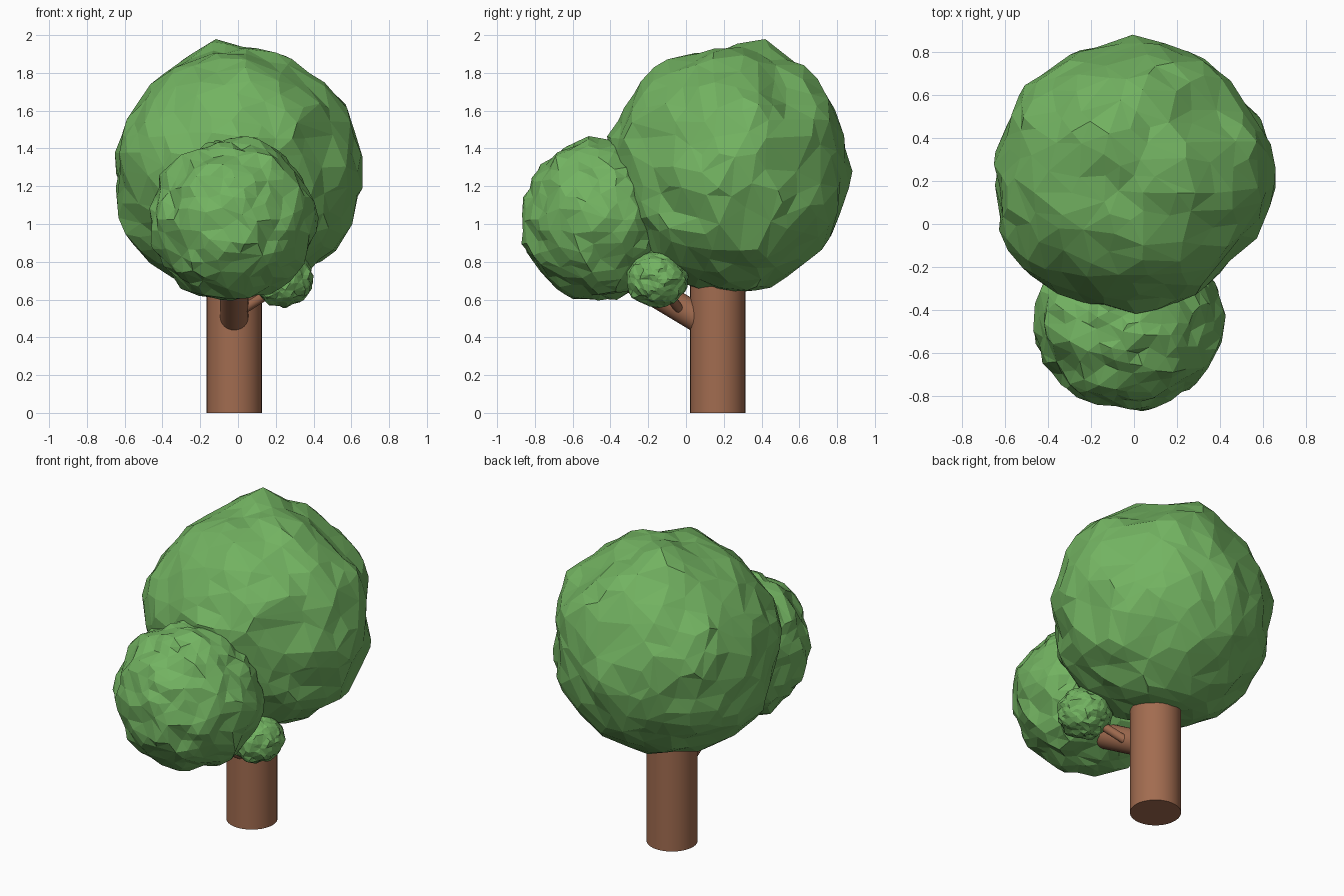
import bpy, bmesh
from mathutils import Vector, noise

if "Cube" in bpy.data.objects:
    bpy.data.objects.remove(bpy.data.objects["Cube"])


def material(name, color):
    m = bpy.data.materials.new(name)
    m.diffuse_color = color
    m.use_nodes = True
    m.node_tree.nodes["Principled BSDF"].inputs["Base Color"].default_value = m.diffuse_color
    return m


leaf = material("leaf_green", (0.17, 0.45, 0.12, 1))
bark = material("bark_brown", (0.36, 0.15, 0.08, 1))


def foliage(name, center, radii, subdiv, amount, seed, keep=1.0, bumps=()):
    """Lumpy faceted leaf ball; bumps are (direction, height, tightness)."""
    bm = bmesh.new()
    bmesh.ops.create_icosphere(bm, subdivisions=subdiv, radius=1)
    for v in bm.verts:
        d = v.co.normalized()
        s = 1 + amount * noise.noise(d * 3.2 + Vector((seed, 3.1, 7.7)))
        s += amount * 0.55 * noise.noise(d * 7 + Vector((2.3, seed, 1.9)))
        for direction, height, tight in bumps:
            c = d.dot(Vector(direction).normalized())
            s += height * max(0, c) ** tight
        v.co = Vector(center) + Vector(r * s * k for r, k in zip(radii, d))
    mesh = bpy.data.meshes.new(name)
    bm.to_mesh(mesh)
    bm.free()
    mesh.materials.append(leaf)
    ob = bpy.data.objects.new(name, mesh)
    bpy.context.collection.objects.link(ob)
    if keep < 1:
        ob.modifiers.new("facets", 'DECIMATE').ratio = keep
    return ob


def limb(name, start, end, radius):
    """Round smooth cylinder between two points."""
    a, b = Vector(start), Vector(end)
    bpy.ops.mesh.primitive_cylinder_add(vertices=32, radius=radius,
                                        depth=(b - a).length, location=(a + b) / 2)
    ob = bpy.context.object
    ob.name = name
    ob.rotation_euler = (b - a).to_track_quat('Z', 'Y').to_euler()
    ob.data.materials.append(bark)
    bpy.ops.object.shade_smooth_by_angle()
    return ob


# Trunk, side branch and twig
limb("trunk", (-0.02, 0.168, 0), (-0.02, 0.168, 0.8), 0.147)
limb("branch", (-0.02, 0.09, 0.485), (-0.02, -0.36, 0.755), 0.075)
limb("twig", (0.0, -0.02, 0.53), (0.22, -0.13, 0.67), 0.025)

# Main crown with its larger lumps and hollows
foliage("main_crown", (0, 0.225, 1.285), (0.64, 0.62, 0.645), 4, 0.06, 4.0, 0.55,
        [((-0.13, 0.19, 0.68), 0.13, 45), ((0.55, 0.2, 0.25), 0.04, 30),
         ((0.35, 0.54, 0.3), 0.07, 30), ((-0.42, 0.48, 0), 0.03, 20),
         ((0.66, -0.05, 0), 0.03, 25), ((0, 0.65, -0.15), 0.02, 20),
         ((0, 0.47, 0.5), 0.06, 25), ((0, -0.5, 0.42), 0.05, 12),
         ((-0.55, -0.05, -0.42), 0.07, 20), ((0.55, 0, -0.35), 0.05, 20),
         ((-0.5, -0.35, 0.1), 0.07, 12), ((0.2, 0.5, -0.3), 0.03, 20),
         ((0.5, -0.45, 0), -0.05, 15), ((0.42, 0.35, 0.5), -0.05, 25),
         ((0.55, 0.38, 0), -0.04, 40), ((0, 0, -1), 0.03, 15)])

# Front crown and small leaf ball on the twig
foliage("front_crown", (-0.03, -0.465, 1.023), (0.432, 0.393, 0.428), 4, 0.085, 9.0, 0.6,
        [((0.4, 0.12, -0.05), 0.06, 20), ((0.05, -0.4, -0.08), 0.02, 20),
         ((-0.35, 0.25, -0.05), 0.05, 20), ((0, 0.25, -0.35), 0.05, 15)])
foliage("small_leaf_ball", (0.24, -0.152, 0.708), (0.155, 0.16, 0.147), 4, 0.1, 2.0, 0.6)
